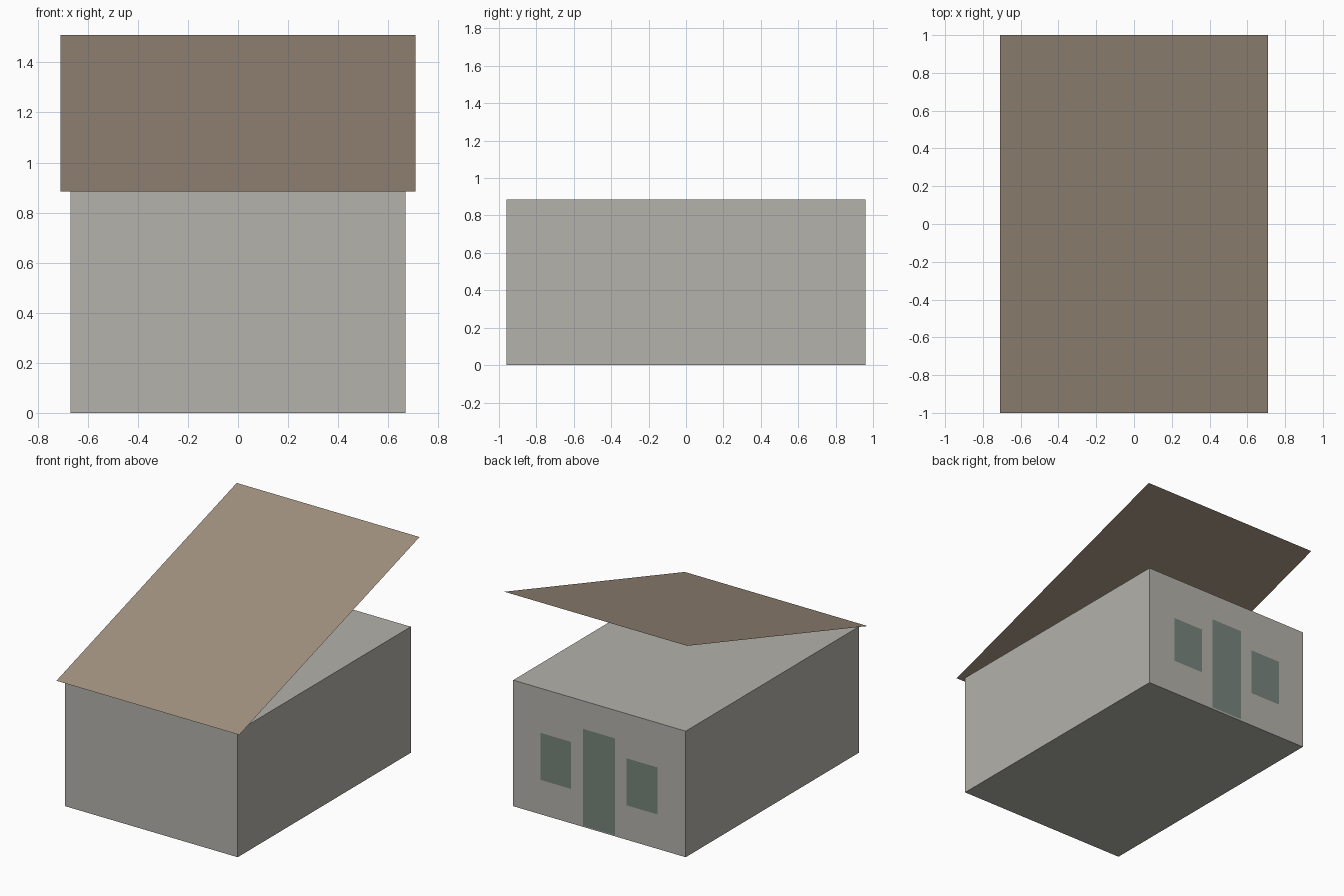
import bpy

cube = bpy.data.objects.get("Cube")
if cube:
    bpy.data.objects.remove(cube, do_unlink=True)


def material(name, rgb):
    """Flat material from 0-255 display values."""
    color = [(c / 255 / 12.92) if c < 10 else ((c / 255 + 0.055) / 1.055) ** 2.4 for c in rgb] + [1]
    m = bpy.data.materials.new(name)
    m.use_nodes = True
    m.diffuse_color = color
    bsdf = m.node_tree.nodes["Principled BSDF"]
    bsdf.inputs["Base Color"].default_value = color
    bsdf.inputs["Roughness"].default_value = 0.9
    return m


def mesh_object(name, verts, faces, mat):
    mesh = bpy.data.meshes.new(name)
    mesh.from_pydata(verts, [], faces)
    mesh.materials.append(mat)
    obj = bpy.data.objects.new(name, mesh)
    bpy.context.collection.objects.link(obj)
    return obj


def back_panel(name, x, width, z0, z1, offset):
    """Flat painted panel just outside the back wall."""
    y = WALL_Y + offset
    a, b = x - width / 2, x + width / 2
    mesh_object(name, [(b, y, z0), (a, y, z0), (a, y, z1), (b, y, z1)], [(0, 1, 2, 3)], glass)


WALL_X, WALL_Y, WALL_H = 0.67, 0.96, 0.885
ROOF_X, ROOF_TOP = 0.71, 1.51

wall = material("warm grey wall", (180, 178, 171))
brown = material("brown roof", (161, 145, 128))
glass = material("grey green panel", (119, 133, 123))

# Closed box body
bpy.ops.mesh.primitive_cube_add(size=1, location=(0, 0, WALL_H / 2))
body = bpy.context.object
body.name = "house_body"
body.scale = (2 * WALL_X, 2 * WALL_Y, WALL_H)
body.data.materials.append(wall)

# Single sloping roof sheet, low at the front and high at the back
mesh_object("roof_sheet",
            [(-ROOF_X, -1, WALL_H), (ROOF_X, -1, WALL_H),
             (ROOF_X, 1, ROOF_TOP), (-ROOF_X, 1, ROOF_TOP)],
            [(0, 1, 2, 3)], brown)

# Door and the window on each side of it
back_panel("door", 0, 0.25, 0.01, 0.69, 0.004)
for side, x in (("left", 0.335), ("right", -0.335)):
    back_panel(side + "_window", x, 0.24, 0.245, 0.575, 0.006)
